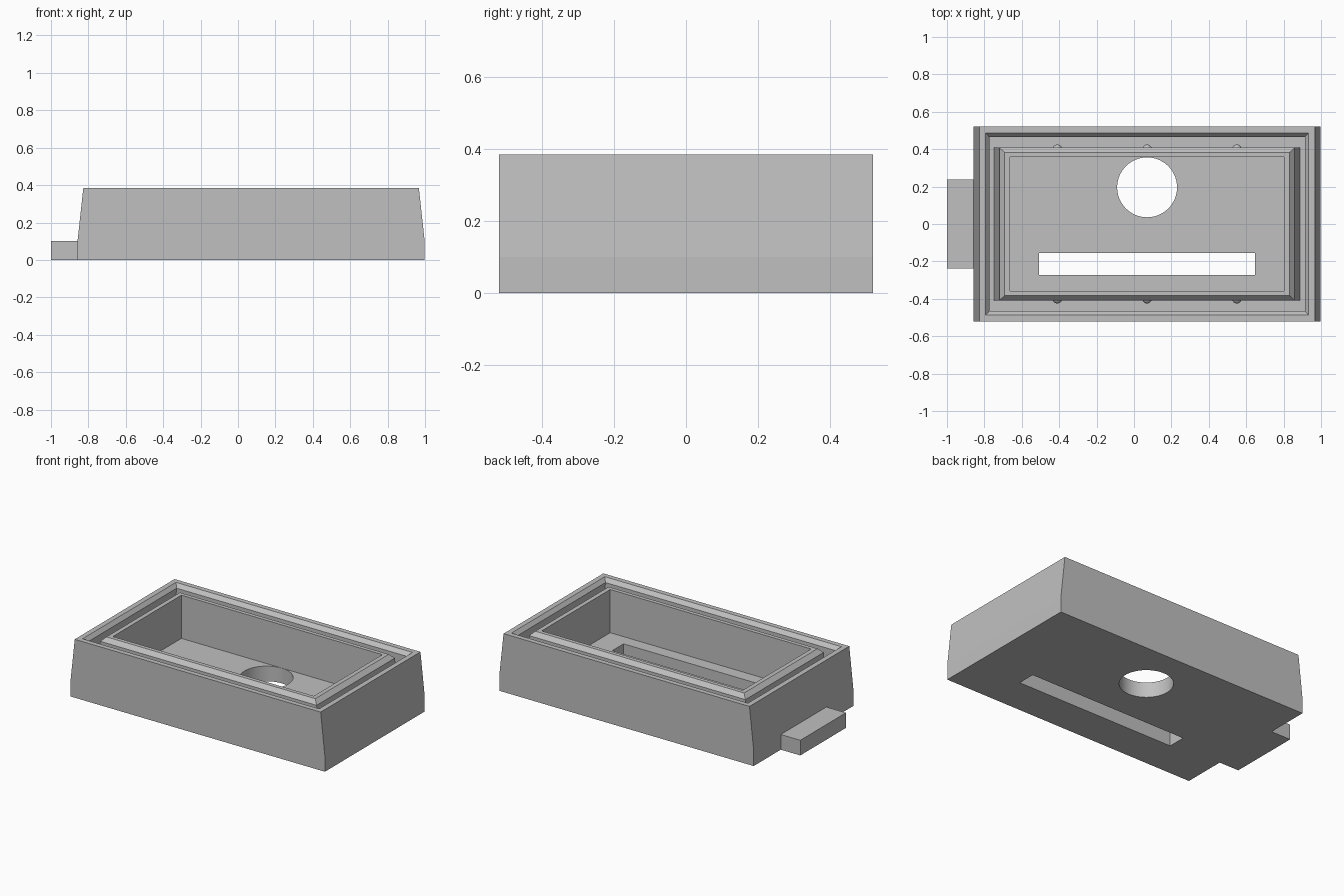
import bpy
import bmesh
import math
from mathutils import Matrix

if "Cube" in bpy.data.objects:
    bpy.data.objects.remove(bpy.data.objects["Cube"], do_unlink=True)

CX = 0.07        # centre of the tray along x
FLOOR = 0.1      # floor thickness
TOP = 0.385      # rim height

grey = bpy.data.materials.new("matte grey")
grey.use_nodes = True
colour = (0.53, 0.53, 0.53, 1)
grey.diffuse_color = colour
grey.node_tree.nodes["Principled BSDF"].inputs["Base Color"].default_value = colour


def finish(bm, name):
    bmesh.ops.recalc_face_normals(bm, faces=bm.faces)
    mesh = bpy.data.meshes.new(name)
    bm.to_mesh(mesh)
    bm.free()
    obj = bpy.data.objects.new(name, mesh)
    bpy.context.collection.objects.link(obj)
    mesh.materials.append(grey)
    return obj


def box(name, size, centre):
    bm = bmesh.new()
    matrix = Matrix.Translation(centre) @ Matrix.Diagonal((*size, 1))
    bmesh.ops.create_cube(bm, size=1, matrix=matrix)
    return finish(bm, name)


def cut(target, cutter):
    cutter.hide_render = True
    mod = target.modifiers.new("opening", 'BOOLEAN')
    mod.operation = 'DIFFERENCE'
    mod.solver = 'EXACT'
    mod.object = cutter
    bpy.context.view_layer.objects.active = target
    bpy.ops.object.modifier_apply(modifier=mod.name)
    bpy.data.objects.remove(cutter, do_unlink=True)


# Tray shell: rectangular rings (half x, half y, z) from the outside inwards
rings = [
    (0.928, 0.52, 0),            # outer wall
    (0.928, 0.52, FLOOR),
    (0.897, 0.52, TOP),          # outer rim
    (0.863, 0.487, TOP),
    (0.843, 0.465, TOP - 0.025),  # chamfer into the groove
    (0.870, 0.465, FLOOR),
    (0.818, 0.408, FLOOR),       # inner lip
    (0.789, 0.408, TOP - 0.027),
    (0.762, 0.383, TOP),
    (0.733, 0.357, TOP),         # cavity
    (0.733, 0.357, FLOOR),
]
bm = bmesh.new()
loops = []
for hx, hy, z in rings:
    corners = ((-1, -1), (1, -1), (1, 1), (-1, 1))
    loops.append([bm.verts.new((CX + sx * hx, sy * hy, z)) for sx, sy in corners])
for a, b in zip(loops, loops[1:]):
    for i in range(4):
        j = (i + 1) % 4
        bm.faces.new((a[i], a[j], b[j], b[i]))
bm.faces.new(loops[0])
bm.faces.new(loops[-1])
tray = finish(bm, "tray_shell")

# Round opening and long slot through the floor
bm = bmesh.new()
bmesh.ops.create_cone(bm, cap_ends=True, segments=96, radius1=0.16, radius2=0.16,
                      depth=0.3, matrix=Matrix.Translation((CX, 0.196, 0.05)))
cut(tray, finish(bm, "round_cutter"))
cut(tray, box("slot_cutter", (1.155, 0.118, 0.3), (CX, -0.215, 0.05)))

bpy.ops.object.select_all(action='DESELECT')
tray.select_set(True)
bpy.context.view_layer.objects.active = tray
bpy.ops.object.shade_smooth_by_angle(angle=math.radians(5))

# End tab
box("end_tab", (0.145, 0.475, FLOOR), (-0.9275, 0, FLOOR / 2))

# Snap bumps on the long sides of the inner lip
for side, label in ((-1, "front"), (1, "back")):
    for n in (-1, 0, 1):
        bm = bmesh.new()
        spot = Matrix.Translation((CX + n * 0.48, side * 0.4, 0.27))
        bmesh.ops.create_uvsphere(bm, u_segments=24, v_segments=12, radius=0.025, matrix=spot)
        bump = finish(bm, f"{label}_snap_bump_{n + 2}")
        bump.data.shade_smooth()
